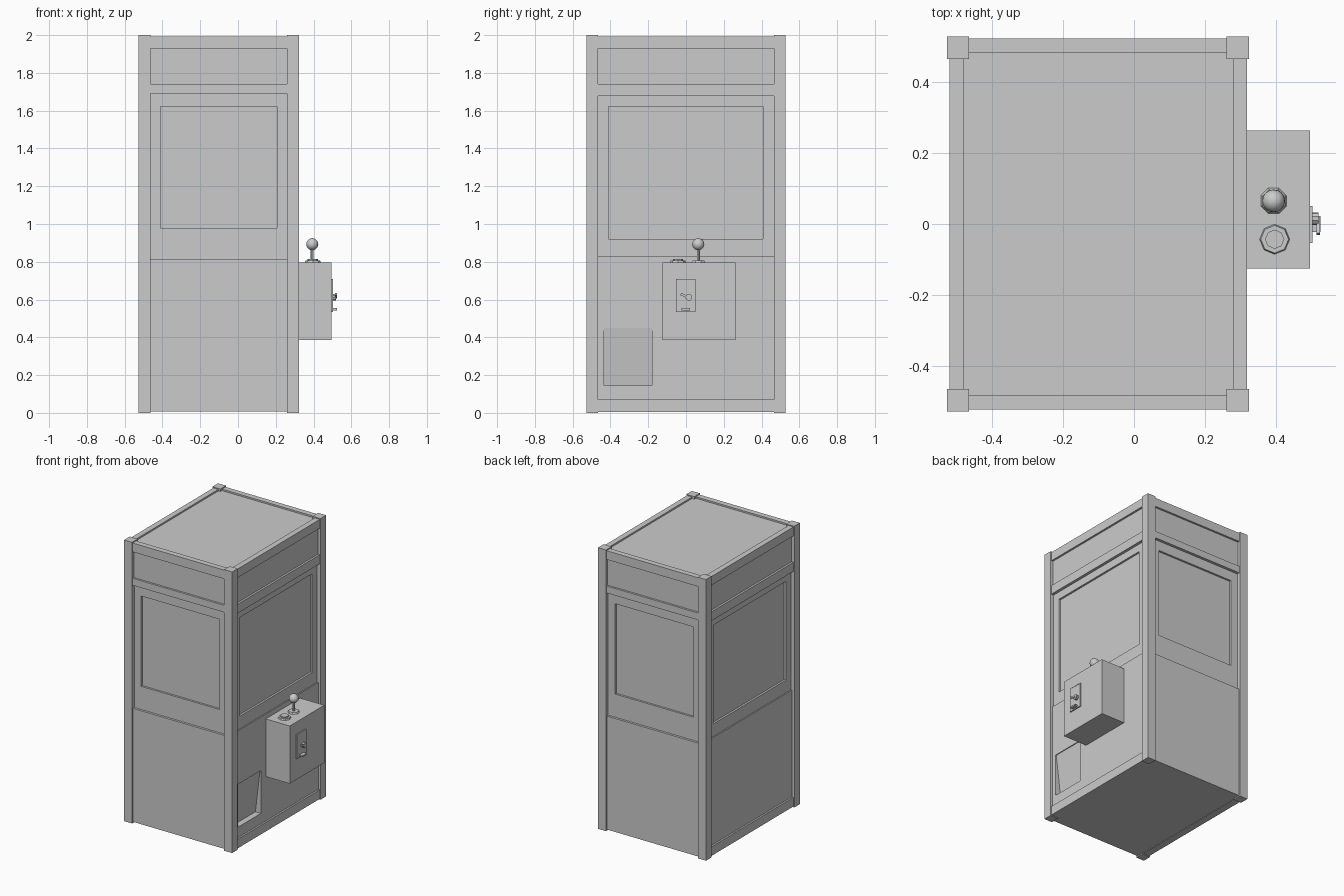
import bpy, bmesh, math
from mathutils import Vector

if "Cube" in bpy.data.objects:
    bpy.data.objects.remove(bpy.data.objects["Cube"])

X0, X1, Y = -0.52, 0.318, 0.522      # outer planes of the cabinet walls
CX = (X0 + X1) / 2


def make(name, verts, faces):
    bm = bmesh.new()
    vs = [bm.verts.new(v) for v in verts]
    for f in faces:
        bm.faces.new([vs[i] for i in f])
    bmesh.ops.recalc_face_normals(bm, faces=bm.faces)
    me = bpy.data.meshes.new(name)
    bm.to_mesh(me)
    bm.free()
    ob = bpy.data.objects.new(name, me)
    bpy.context.collection.objects.link(ob)
    return ob


BOX = [(0, 1, 2, 3), (4, 5, 6, 7)] + [(i, (i + 1) % 4, (i + 1) % 4 + 4, i + 4) for i in range(4)]


def box(name, x0, x1, y0, y1, z0, z1):
    ring = [(x0, y0), (x1, y0), (x1, y1), (x0, y1)]
    return make(name, [(x, y, z) for z in (z0, z1) for x, y in ring], BOX)


def cyl(name, loc, r, h, sides, axis='Z', r2=None, turn=0.0):
    rot = (0, math.pi / 2, 0) if axis == 'X' else (0, 0, turn)
    off = Vector((h / 2, 0, 0)) if axis == 'X' else Vector((0, 0, h / 2))
    bpy.ops.mesh.primitive_cone_add(vertices=sides, radius1=r, radius2=r if r2 is None else r2,
                                    depth=h, location=Vector(loc) + off, rotation=rot)
    ob = bpy.context.object
    ob.name = name
    return ob


def on_wall(side, u, z, d):
    """Wall coordinates: u along the wall, z up, d inward from the outer plane."""
    return {'front': (u, -Y + d, z), 'back': (u, Y - d, z),
            'left': (X0 + d, u, z), 'right': (X1 - d, u, z)}[side]


def rect(side, r, d):
    u0, u1, z0, z1 = r
    return [on_wall(side, u, z, d) for u, z in ((u0, z0), (u1, z0), (u1, z1), (u0, z1))]


def panel(name, side, r, d0, d1):
    return make(name, rect(side, r, d0) + rect(side, r, d1), BOX)


def frame(name, side, r, hole, d0, d1):
    verts = rect(side, r, d0) + rect(side, hole, d0) + rect(side, r, d1) + rect(side, hole, d1)
    faces = []
    for i in range(4):
        j = (i + 1) % 4
        faces += [(i, j, j + 4, i + 4), (i + 8, j + 8, j + 12, i + 12),
                  (i, j, j + 8, i + 8), (i + 4, j + 4, j + 12, i + 12)]
    return make(name, verts, faces)


# corner posts
for sx, px in (('left', -0.4955), ('right', 0.292)):
    for sy, py in (('front', -0.4965), ('back', 0.4965)):
        box(f'{sx}_{sy}_post', px - 0.0315, px + 0.0315, py - 0.0315, py + 0.0315, 0, 2)

# roof and floor
box('roof', -0.49, 0.287, -0.49, 0.49, 1.96, 1.982)
box('floor', -0.51, 0.308, -0.515, 0.515, 0.008, 0.03)

# four walls: beams, header, window panel with glass, lower panel
for side in ('front', 'back', 'left', 'right'):
    narrow = side in ('front', 'back')
    u0, u1 = (-0.466, 0.263) if narrow else (-0.467, 0.467)
    low = 1.692 if narrow else 1.677
    split = 0.815 if narrow else 0.83
    base = 0.008 if narrow else 0.07
    panel(side + '_top_beam', side, (u0, u1, 1.93, 1.993), 0, 0.04)
    panel(side + '_header_panel', side, (u0, u1, 1.735, 1.935), 0.014, 0.04)
    panel(side + '_middle_beam', side, (u0, u1, low, 1.742), 0, 0.05)
    win = (-0.41, 0.207, 0.98, 1.622) if narrow else (-0.41, 0.407, 0.92, 1.622)
    frame(side + '_window_panel', side, (u0, u1, split - 0.005, low + 0.005), win, 0.02, 0.05)
    panel(side + '_glass', side, (win[0] - .01, win[1] + .01, win[2] - .01, win[3] + .01), 0.034, 0.045)
    lower = (u0, u1, base, split)
    if not narrow:
        panel(side + '_base_beam', side, (u0, u1, 0.005, 0.07), 0, 0.05)
    if side == 'right':
        frame('prize_door_panel', side, lower, (-0.435, -0.18, 0.145, 0.45), 0.012, 0.075)
    else:
        panel(side + '_lower_panel', side, lower, 0.004 if narrow else 0.012, 0.05)

# prize flap, leaning inward towards the bottom
flap = [on_wall('right', u, z, d + t) for t in (0, 0.012)
        for u, z, d in ((-0.436, 0.144, 0.055), (-0.179, 0.144, 0.055),
                        (-0.179, 0.451, 0.018), (-0.436, 0.451, 0.018))]
make('prize_flap', flap, BOX)

# control box
box('control_box', 0.29, 0.495, -0.125, 0.263, 0.386, 0.796)

# joystick
J = (0.393, 0.065)
cyl('joystick_base', (*J, 0.794), 0.04, 0.012, 8, r2=0.034, turn=math.pi / 8)
cyl('joystick_shaft', (*J, 0.8), 0.008, 0.075, 8)
bpy.ops.mesh.primitive_uv_sphere_add(segments=16, ring_count=10, radius=0.032, location=(*J, 0.893))
bpy.context.object.name = 'joystick_ball'
bpy.ops.object.shade_smooth_by_angle(angle=math.radians(40))

# push button
B = (0.396, -0.043)
cyl('button_ring', (*B, 0.794), 0.043, 0.012, 8, r2=0.039)
cyl('button_cap', (*B, 0.8), 0.027, 0.015, 8)

# coin mechanism
frame('coin_plate_rim', 'right', (-0.054, 0.05, 0.535, 0.71), (-0.05, 0.046, 0.539, 0.706), -0.185, -0.175)
box('coin_plate', 0.49, 0.5015, -0.052, 0.048, 0.537, 0.708)
cyl('coin_knob', (0.5, 0.015, 0.612), 0.018, 0.02, 10, 'X')
lever = box('coin_lever', 0.514, 0.523, -0.024, 0.024, -0.006, 0.006)
lever.location = (0, -0.006, 0.62)
lever.rotation_euler = (math.radians(-22), 0, 0)
box('coin_return', 0.5, 0.525, -0.023, 0.022, 0.543, 0.554)
